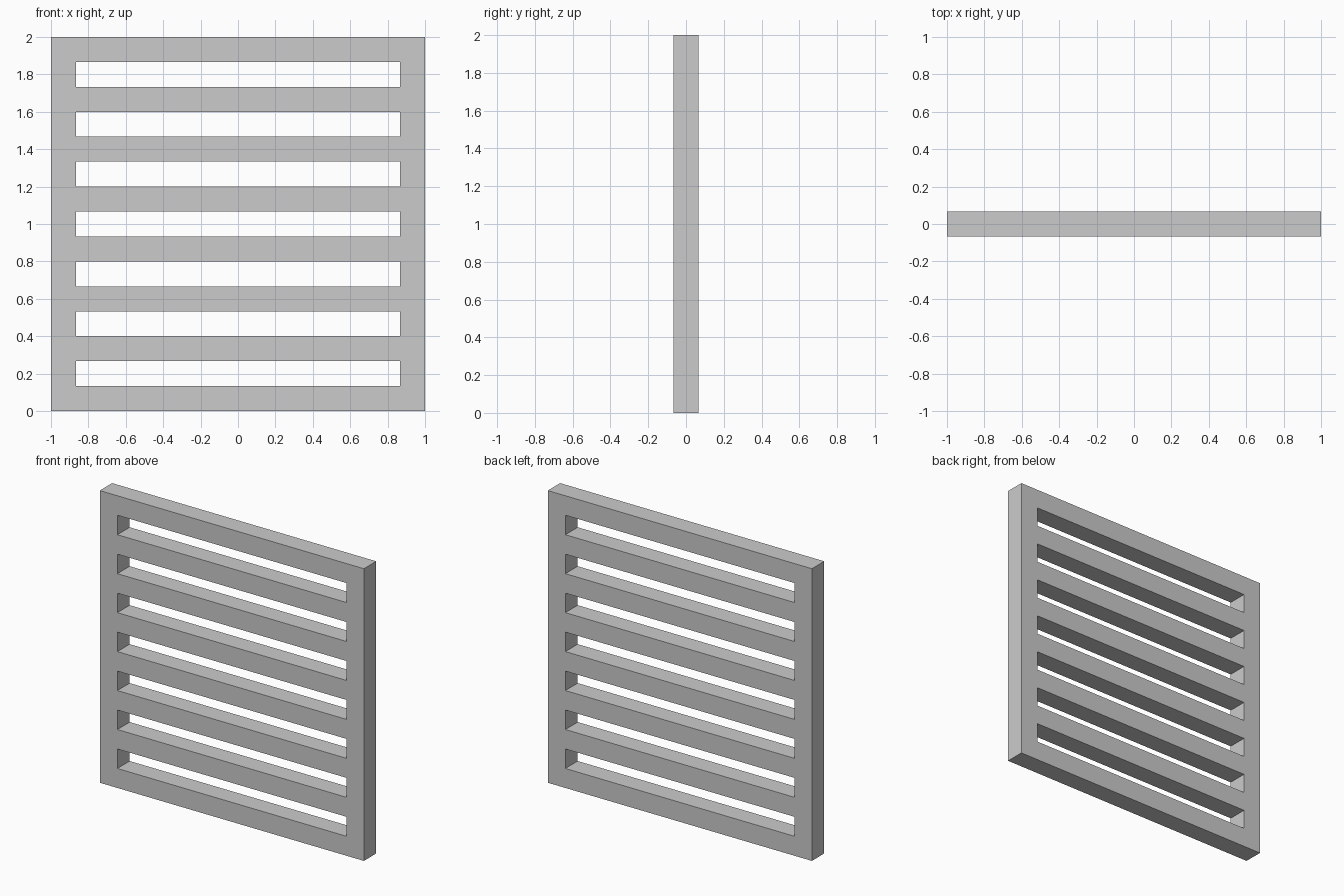
import bpy
import bmesh

if "Cube" in bpy.data.objects:
    bpy.data.objects.remove(bpy.data.objects["Cube"])

U = 2 / 15          # bar width, gap height and thickness are all equal
SLOTS = 7

xs = [-1, -1 + U, 1 - U, 1]
zs = [i * U for i in range(2 * SLOTS + 2)]

bm = bmesh.new()

# Front face: a grid of cells, leaving out the middle cell of every odd row
grid = [[bm.verts.new((x, -U / 2, z)) for x in xs] for z in zs]
for r in range(len(zs) - 1):
    for c in range(3):
        if c == 1 and r % 2 == 1:
            continue
        bm.faces.new((grid[r][c], grid[r][c + 1],
                      grid[r + 1][c + 1], grid[r + 1][c]))

# Thickness: extrude the face back into a closed panel
ext = bmesh.ops.extrude_face_region(bm, geom=bm.faces[:], use_keep_orig=True)
back = [g for g in ext["geom"] if isinstance(g, bmesh.types.BMVert)]
bmesh.ops.translate(bm, verts=back, vec=(0, U, 0))
bmesh.ops.recalc_face_normals(bm, faces=bm.faces[:])

mesh = bpy.data.meshes.new("slatted_panel")
bm.to_mesh(mesh)
bm.free()
panel = bpy.data.objects.new("slatted_panel", mesh)
bpy.context.collection.objects.link(panel)
